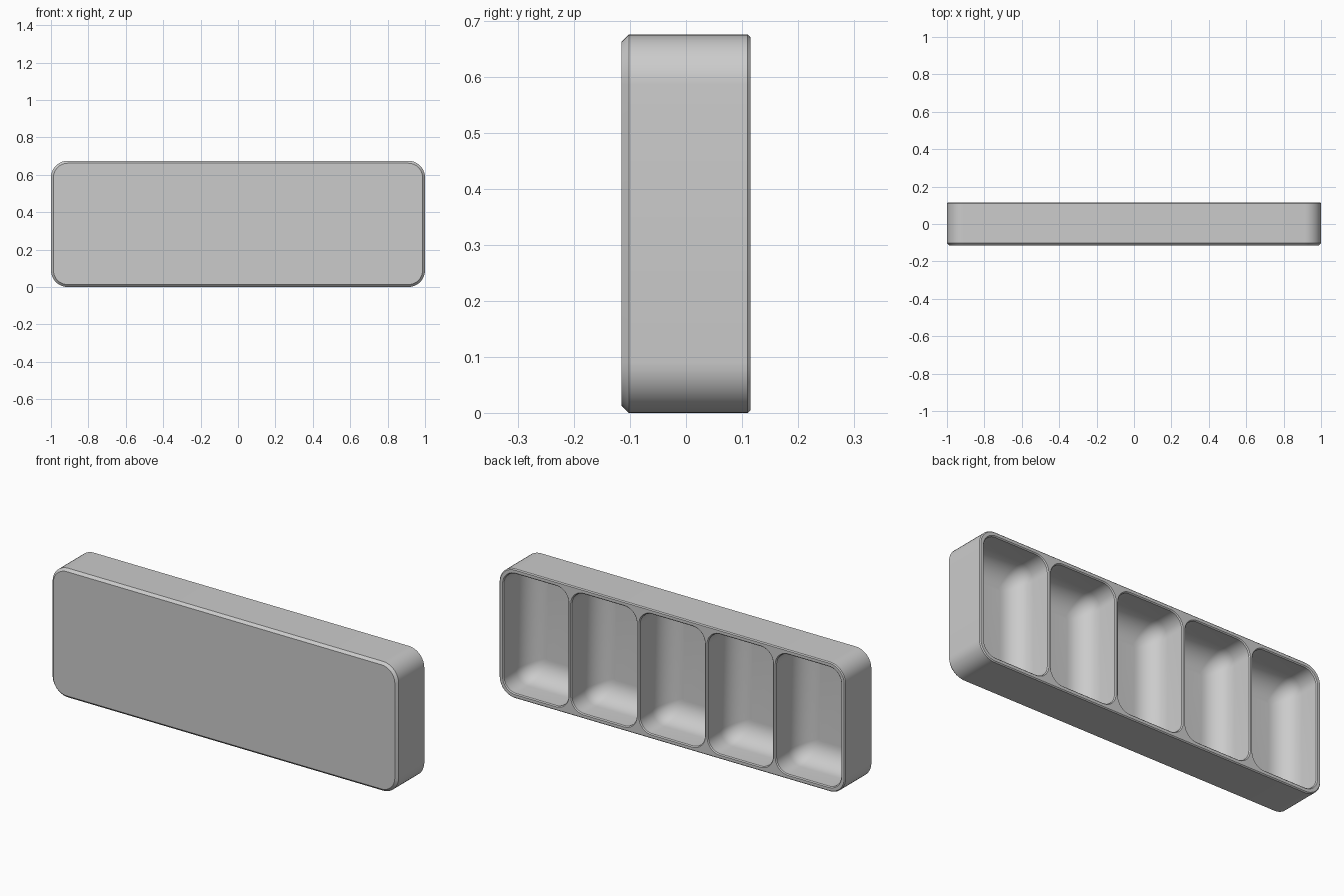
import bpy
import bmesh
from math import sin, cos, pi

cube = bpy.data.objects.get("Cube")
if cube:
    bpy.data.objects.remove(cube, do_unlink=True)

# Overall sizes
HEIGHT = 0.675
FRONT, BACK = -0.115, 0.115
OUTER_RADIUS = 0.09
FRONT_CHAMFER, RIM_CHAMFER = 0.013, 0.005

# Compartment sizes
COUNT, PITCH = 5, 0.394
POCKET_W, POCKET_H, POCKET_RADIUS = 0.384, 0.635, 0.075
FLOOR_Y, FILLET = -0.095, 0.105
ARC_STEPS, FILLET_STEPS = 10, 10

bm = bmesh.new()


def rounded_ring(cx, y, width, height, radius):
    """Rounded rectangle of vertices standing upright at depth y."""
    ring = []
    corners = ((1, 1), (-1, 1), (-1, -1), (1, -1))
    for quarter, (sx, sz) in enumerate(corners):
        for i in range(ARC_STEPS + 1):
            a = (quarter + i / ARC_STEPS) * pi / 2
            x = cx + sx * (width / 2 - radius) + radius * cos(a)
            z = HEIGHT / 2 + sz * (height / 2 - radius) + radius * sin(a)
            ring.append(bm.verts.new((x, y, z)))
    return ring


def loft(rings):
    """Skin neighbouring rings with quads."""
    for a, b in zip(rings, rings[1:]):
        for i in range(len(a)):
            j = (i + 1) % len(a)
            bm.faces.new((a[i], a[j], b[j], b[i]))


def ring_edges(ring):
    return [bm.edges.get((ring[i - 1], ring[i])) for i in range(len(ring))]


def outer_ring(y, inset):
    return rounded_ring(0, y, 2 - 2 * inset, HEIGHT - 2 * inset, OUTER_RADIUS - inset)


# Outer shell with chamfered front and back edges
shell = [
    outer_ring(FRONT, FRONT_CHAMFER),
    outer_ring(FRONT + FRONT_CHAMFER, 0),
    outer_ring(BACK - RIM_CHAMFER, 0),
    outer_ring(BACK, RIM_CHAMFER),
]
loft(shell)
bm.faces.new(shell[0])
rim = ring_edges(shell[-1])

# Compartments: chamfered mouth, straight walls, filleted floor
for n in range(COUNT):
    cx = (n - (COUNT - 1) / 2) * PITCH
    stations = [(BACK, 0, POCKET_RADIUS)]
    wall_radius = POCKET_RADIUS - RIM_CHAMFER
    stations.append((BACK - RIM_CHAMFER, RIM_CHAMFER, wall_radius))
    for i in range(FILLET_STEPS + 1):
        a = i / FILLET_STEPS * pi / 2
        inward = 1 - cos(a)
        stations.append((FLOOR_Y + FILLET * (1 - sin(a)),
                         RIM_CHAMFER + FILLET * inward,
                         wall_radius * (1 - 0.85 * inward)))
    rings = [rounded_ring(cx, y, POCKET_W - 2 * inset, POCKET_H - 2 * inset, r)
             for y, inset, r in stations]
    loft(rings)
    bm.faces.new(rings[-1])
    rim += ring_edges(rings[0])

# Flat rim and dividers between the compartment mouths
bmesh.ops.triangle_fill(bm, use_beauty=True, use_dissolve=False,
                        edges=rim, normal=(0, 1, 0))
bmesh.ops.recalc_face_normals(bm, faces=bm.faces[:])

mesh = bpy.data.meshes.new("compartment_tray")
bm.to_mesh(mesh)
bm.free()
tray = bpy.data.objects.new("compartment_tray", mesh)
bpy.context.collection.objects.link(tray)

# Plain grey finish
grey = bpy.data.materials.new("plain_grey")
grey.use_nodes = True
colour = (0.6, 0.6, 0.6, 1)
grey.diffuse_color = colour
grey.node_tree.nodes["Principled BSDF"].inputs["Base Color"].default_value = colour
mesh.materials.append(grey)

# Smooth curves, crisp chamfers
bpy.ops.object.select_all(action="DESELECT")
tray.select_set(True)
bpy.context.view_layer.objects.active = tray
bpy.ops.object.shade_smooth_by_angle(angle=pi / 6)
